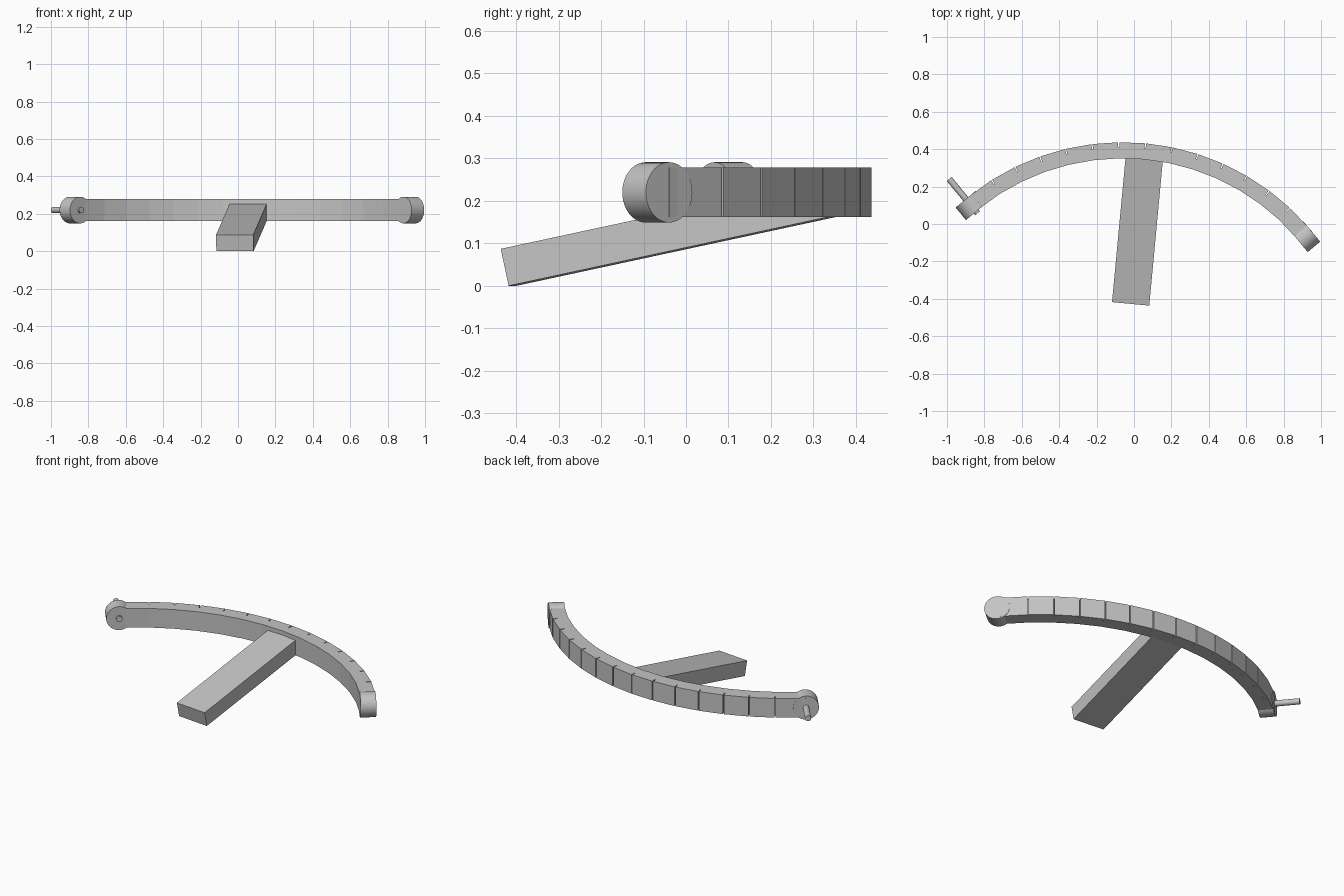
import bpy, bmesh, math
from math import sin, cos, radians
from mathutils import Vector, Euler

if "Cube" in bpy.data.objects:
    bpy.data.objects.remove(bpy.data.objects["Cube"], do_unlink=True)

# One neutral grey for everything
grey = bpy.data.materials.new("neutral_grey")
grey.use_nodes = True
grey.diffuse_color = (0.55, 0.55, 0.55, 1)
grey.node_tree.nodes["Principled BSDF"].inputs["Base Color"].default_value = (0.55, 0.55, 0.55, 1)

CENTRE = Vector((-0.061, -0.878, 0.22))   # centre of the bow's circle
TILT = 5.35                               # whole model is turned slightly
HALF = 45
STEP = 6.25
R = 1.272
THICK = 0.086


def on_arc(angle, radius, z=0.0):
    a = radians(angle + TILT)
    return CENTRE + Vector((radius * sin(a), radius * cos(a), z))


def add_object(name, bm):
    bmesh.ops.recalc_face_normals(bm, faces=bm.faces)
    mesh = bpy.data.meshes.new(name)
    bm.to_mesh(mesh)
    bm.free()
    mesh.materials.append(grey)
    obj = bpy.data.objects.new(name, mesh)
    bpy.context.collection.objects.link(obj)
    return obj


def radial_cylinder(name, angle, radius, r_start, r_end, sides):
    """Cylinder whose axis points away from the bow's centre."""
    bpy.ops.mesh.primitive_cylinder_add(
        vertices=sides, radius=radius, depth=r_end - r_start,
        location=on_arc(angle, (r_start + r_end) / 2),
        rotation=(radians(-90), 0, -radians(angle + TILT)))
    obj = bpy.context.object
    obj.name = name
    obj.data.materials.append(grey)
    bpy.ops.object.shade_smooth_by_angle(angle=radians(30))
    return obj


# Curved bow with narrow grooves across its outer side
outer, inner = R + THICK / 2, R - THICK / 2
groove_angle, groove_depth = 0.13, 0.028
height = 0.116
marks = [k * STEP for k in range(-6, 7)]
outline = [(-HALF, outer)]
for m in marks:
    outline += [(m - groove_angle, outer), (m - groove_angle, outer - groove_depth),
                (m + groove_angle, outer - groove_depth), (m + groove_angle, outer)]
outline.append((HALF, outer))
outline += [(a, inner) for a in [HALF] + marks[::-1] + [-HALF]]

bm = bmesh.new()
base = bm.faces.new([bm.verts.new(on_arc(a, r, -height / 2)) for a, r in outline])
ext = bmesh.ops.extrude_face_region(bm, geom=[base])
bmesh.ops.translate(bm, vec=(0, 0, height),
                    verts=[v for v in ext["geom"] if isinstance(v, bmesh.types.BMVert)])
add_object("curved_bow", bm)

# Round hubs at both ends
for name, side in (("right_end_hub", -1), ("left_end_hub", 1)):
    radial_cylinder(name, side * HALF, 0.071, 1.2265, 1.3135, 48)

# Thin pin through the right hub
radial_cylinder("hub_pin", -HALF, 0.017, 1.215, 1.453, 20)

# Sloping arm from the floor up to the middle of the bow
length, depth, width = 0.81, 0.089, 0.2
turn = Euler((radians(12.1), 0, -radians(TILT)))
bpy.ops.mesh.primitive_cube_add(size=1)
arm = bpy.context.object
arm.name = "sloping_arm"
arm.scale = (width, length, depth)
arm.rotation_euler = turn
arm.location = Vector((-0.018, -0.427, 0.087)) + turn.to_matrix() @ Vector((0, length / 2, -depth / 2))
arm.data.materials.append(grey)
